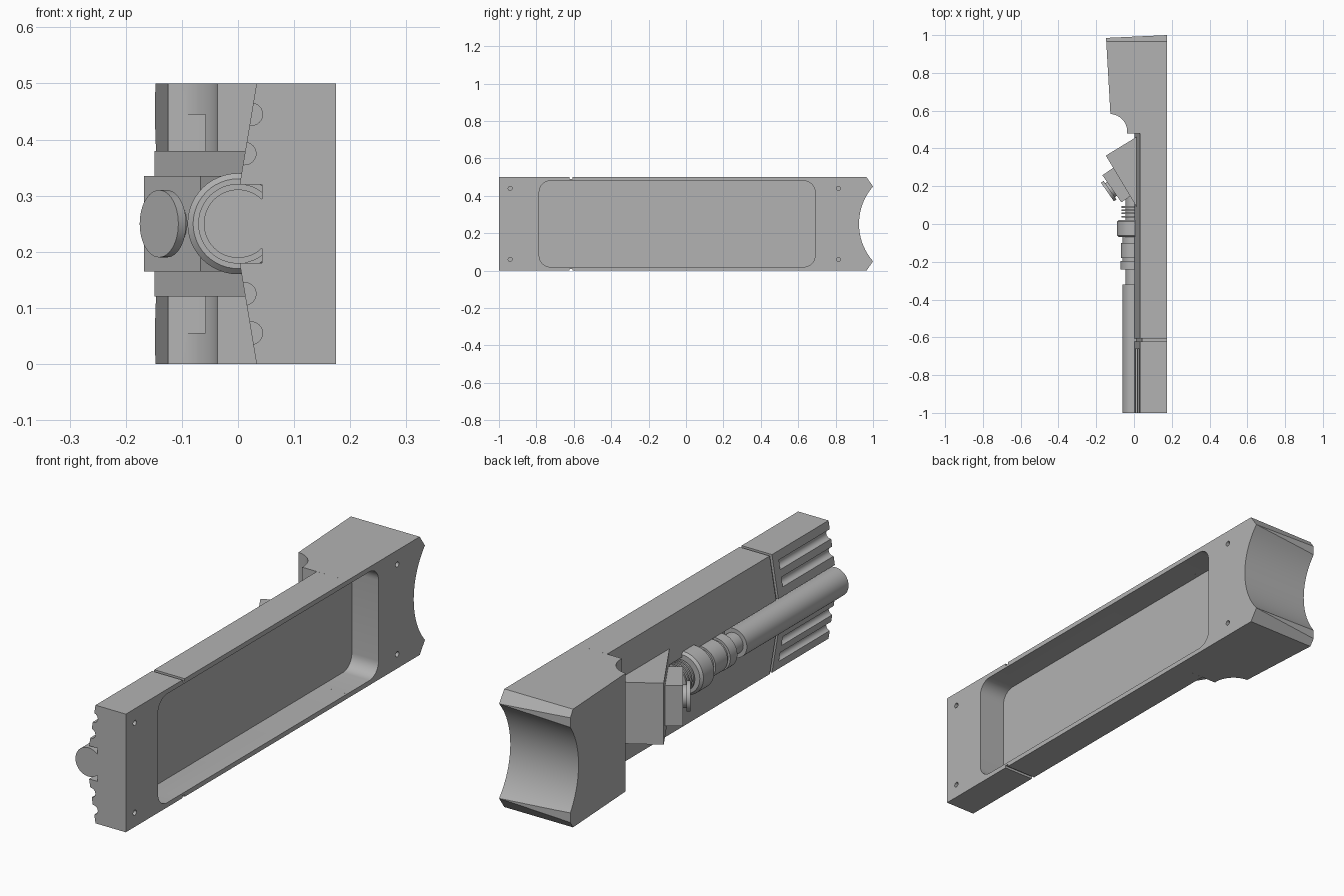
import bpy, bmesh, math
from mathutils import Vector, Matrix

cube = bpy.data.objects.get("Cube")
if cube:
    bpy.data.objects.remove(cube, do_unlink=True)

grey = bpy.data.materials.new("plain grey")
grey.use_nodes = True
grey.diffuse_color = (0.45, 0.45, 0.45, 1)
grey.node_tree.nodes["Principled BSDF"].inputs["Base Color"].default_value = (0.45, 0.45, 0.45, 1)

SIDE = 0.175      # outer flat side
MID = 0.25        # height of the long axis
FLOOR = 0.043     # floor of the channel behind the tube


def finish(name, bm):
    bmesh.ops.recalc_face_normals(bm, faces=bm.faces)
    mesh = bpy.data.meshes.new(name)
    bm.to_mesh(mesh)
    bm.free()
    mesh.materials.append(grey)
    ob = bpy.data.objects.new(name, mesh)
    bpy.context.collection.objects.link(ob)
    return ob


def loft(name, rings, closed=False):
    """Skin a list of equal-length point rings and cap both ends."""
    bm = bmesh.new()
    rows = [[bm.verts.new(p) for p in ring] for ring in rings]
    for a, b in zip(rows, rows[1:]):
        for i in range(len(a)):
            j = (i + 1) % len(a)
            bm.faces.new((a[i], a[j], b[j], b[i]))
    bm.faces.new(rows[0])
    bm.faces.new(rows[-1])
    return finish(name, bm)


def extrude(name, outline, axis, lo, hi):
    """Extrude a 2D outline along x (outline y,z), y (x,z) or z (x,y)."""
    def put(p, t):
        q = list(p)
        q.insert(axis, t)
        return q
    return loft(name, [[put(p, t) for p in outline] for t in (lo, hi)])


def box(name, x, y, z):
    return extrude(name, [(x[0], y[0]), (x[1], y[0]), (x[1], y[1]), (x[0], y[1])], 2, *z)


def arc(cx, cy, r, start, end, n=16):
    angles = [math.radians(start + (end - start) * i / n) for i in range(n + 1)]
    return [(cx + r * math.cos(a), cy + r * math.sin(a)) for a in angles]


def boolean(ob, cutter, operation="DIFFERENCE", keep=False):
    mod = ob.modifiers.new("cut", "BOOLEAN")
    mod.operation, mod.object, mod.solver = operation, cutter, "EXACT"
    bpy.context.view_layer.objects.active = ob
    bpy.ops.object.modifier_apply(modifier=mod.name)
    if not keep:
        bpy.data.objects.remove(cutter, do_unlink=True)


def smooth(ob):
    bpy.ops.object.select_all(action="DESELECT")
    ob.select_set(True)
    bpy.context.view_layer.objects.active = ob
    bpy.ops.object.shade_smooth_by_angle(angle=math.radians(30))


# Fore body: slanted inner side, channel for the tube, groove around it
def section(y, inset):
    lower = [(SIDE, inset), (0.033 + inset, inset), (0.003 + inset, 0.18), (FLOOR, 0.18)]
    upper = [(x, 2 * MID - z) for x, z in reversed(lower)]
    return [(x, y, z) for x, z in lower + upper]


stations = [(-1, 0), (-0.622, 0), (-0.622, 0.01), (-0.607, 0.01), (-0.607, 0), (0.48, 0)]
body = loft("fore_body", [section(*s) for s in stations])

# Grip grooves along the slanted side
for z in (0.055, 0.125):
    for height in (z, 2 * MID - z):
        x = 0.033 - z / 6
        boolean(body, extrude("groove_cutter", arc(x, height, 0.02, 0, 345, 23), 1, -1.05, -0.66))

# Rear block: thumb scoop in front, hollow butt behind
scoop = arc(-0.128, 0.49, 0.092, -6, 88)
stock = extrude("rear_block", [(SIDE, 0.48)] + scoop + [(-0.148, 0.985), (SIDE, 1.0)], 2, 0, 0.5)
half = math.degrees(math.asin(0.2 / 0.304))
hollow = arc(1.229, MID, 0.304, 180 + half, 180 - half, 24)
butt = [(0.3, 0), (0.965, 0)] + hollow + [(0.965, 0.5), (0.3, 0.5)]
boolean(stock, extrude("butt_shape", butt, 0, -0.4, 0.4), "INTERSECT")
boolean(stock, box("scoop_cutter", (-0.2, -0.058), (0.4, 0.576), (0.055, 0.445)))
boolean(body, stock, "UNION")
body.name = "body"

# Long rounded pocket and screw holes in the flat side
r = 0.06
corners = [(0.69 - r, 0.48 - r, 0), (-0.785 + r, 0.48 - r, 90),
           (-0.785 + r, 0.02 + r, 180), (0.69 - r, 0.02 + r, 270)]
pocket = [p for y, z, a in corners for p in arc(y, z, r, a, a + 90, 8)]
boolean(body, extrude("pocket_cutter", pocket, 0, 0.05, 0.3))
for y in (-0.94, 0.815):
    for z in (0.06, 0.44):
        boolean(body, extrude("hole_cutter", arc(y, z, 0.011, 0, 337.5, 15), 0, 0.14, 0.3))
smooth(body)


# Turned parts on the long axis, flattened against the channel floor
def turned(name, profile):
    rings = [[(x, y, z) for x, z in arc(0, MID, rad, 0, 352.5, 47)] for y, rad in profile]
    ob = loft(name, rings)
    bm = bmesh.new()
    bm.from_mesh(ob.data)
    cut = bmesh.ops.bisect_plane(bm, geom=bm.verts[:] + bm.edges[:] + bm.faces[:],
                                 plane_co=(FLOOR, 0, 0), plane_no=(1, 0, 0), clear_outer=True)
    edges = [e for e in cut["geom_cut"] if isinstance(e, bmesh.types.BMEdge)]
    bmesh.ops.holes_fill(bm, edges=edges)
    bm.to_mesh(ob.data)
    bm.free()
    smooth(ob)
    return ob


turned("long_tube", [(-1, 0.061), (-0.32, 0.061)])
turned("thin_rod", [(-0.33, 0.044), (0.15, 0.044)])
turned("front_collar", [(-0.242, 0.071), (-0.195, 0.071)])
turned("collar_core", [(-0.2, 0.06), (-0.06, 0.06)])
turned("middle_collar", [(-0.18, 0.069), (-0.1, 0.069)])
turned("large_ring", [(-0.07, 0.08), (-0.06, 0.09), (0.012, 0.09), (0.022, 0.08)])
for i in range(4):
    y = 0.035 + 0.017 * i
    turned("cooling_fin_%d" % (i + 1), [(y, 0.066), (y + 0.008, 0.066)])

# Wedge housing leaning out of the body
extrude("wedge_housing", [(0.02, 0.465), (-0.149, 0.362), (0.02, 0.08)], 2, 0.12, 0.38)

# Eyepiece box and disc, turned toward the front
turn = Matrix.Rotation(math.radians(35), 4, "Z")
face = Vector((-0.117, 0.186, MID))


def place(ob, offset):
    ob.data.transform(Matrix.Translation(face) @ turn @ Matrix.Translation((offset, 0, 0)))
    ob.data.update()


place(box("eyepiece_box", (0, 0.075), (-0.0875, 0.0875), (-0.085, 0.085)), 0)
for name, rad, lo, hi in (("eyepiece_neck", 0.045, -0.015, 0.01), ("eyepiece_disc", 0.06, -0.029, -0.012)):
    disc = extrude(name, arc(0, 0, rad, 0, 352.5, 47), 0, lo, hi)
    place(disc, 0)
    smooth(disc)
